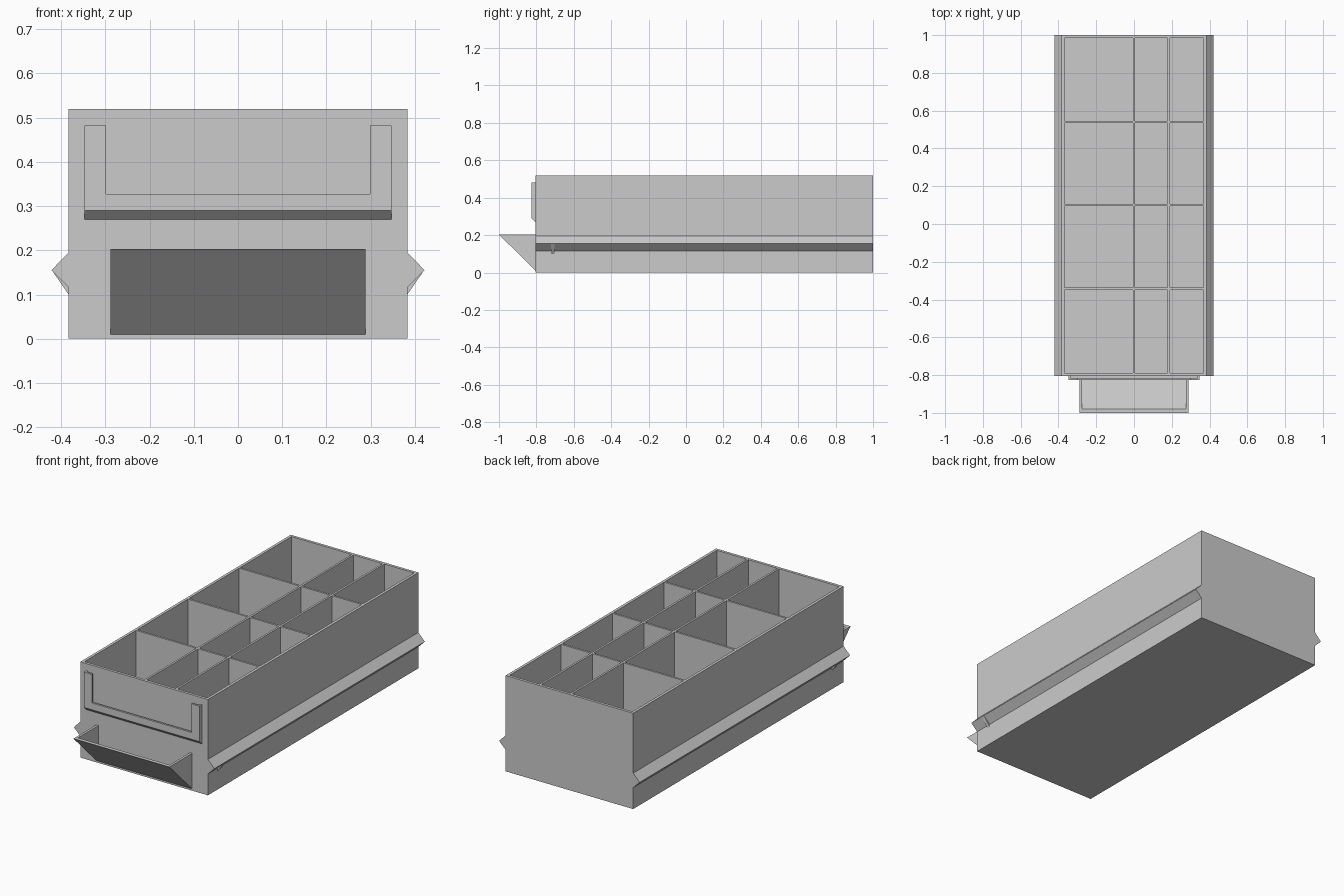
import bpy, bmesh
from mathutils import Vector

if "Cube" in bpy.data.objects:
    bpy.data.objects.remove(bpy.data.objects["Cube"], do_unlink=True)

GREY = (0.6, 0.6, 0.6, 1)
plastic = bpy.data.materials.new("grey plastic")
plastic.use_nodes = True
plastic.diffuse_color = GREY
plastic.node_tree.nodes["Principled BSDF"].inputs["Base Color"].default_value = GREY

W, FRONT, BACK, H = 0.383, -0.805, 1.0, 0.52
WALL, RIB, FLOOR = 0.015, 0.011, 0.015


def finish(bm, name):
    bmesh.ops.recalc_face_normals(bm, faces=bm.faces[:])
    mesh = bpy.data.meshes.new(name)
    bm.to_mesh(mesh)
    bm.free()
    mesh.materials.append(plastic)
    obj = bpy.data.objects.new(name, mesh)
    bpy.context.collection.objects.link(obj)
    return obj


def prism(name, points, to_3d, start, end):
    """Extrude a 2D outline between two positions along the third axis."""
    bm = bmesh.new()
    face = bm.faces.new([bm.verts.new(to_3d(a, b, start)) for a, b in points])
    moved = bmesh.ops.extrude_face_region(bm, geom=[face])["geom"]
    shift = Vector(to_3d(0, 0, end)) - Vector(to_3d(0, 0, start))
    verts = [v for v in moved if isinstance(v, bmesh.types.BMVert)]
    bmesh.ops.translate(bm, verts=verts, vec=shift)
    return finish(bm, name)


def along_x(a, b, t): return (t, a, b)
def along_y(a, b, t): return (a, t, b)


def rect(a0, a1, b0, b1):
    return [(a0, b0), (a1, b0), (a1, b1), (a0, b1)]


def cells(low, high, dividers):
    """Open spans between the outer walls and the dividers."""
    edges = [low + WALL]
    for d in dividers:
        edges += [d - RIB / 2, d + RIB / 2]
    edges.append(high - WALL)
    return list(zip(edges[::2], edges[1::2]))


# Drawer body: the top is sliced into a grid and each compartment pushed down
xs = cells(-W, W, [-0.001, 0.184])
ys = cells(FRONT, BACK, [-0.343, 0.101, 0.541])
bm = bmesh.new()
bmesh.ops.create_cube(bm, size=1)
bmesh.ops.scale(bm, vec=(2 * W, BACK - FRONT, H), verts=bm.verts)
bmesh.ops.translate(bm, vec=(0, (BACK + FRONT) / 2, H / 2), verts=bm.verts)


def top_faces():
    return [f for f in bm.faces if f.calc_center_median().z > H - 0.001]


for spans, axis in ((xs, Vector((1, 0, 0))), (ys, Vector((0, 1, 0)))):
    for cut in [c for span in spans for c in span]:
        faces = top_faces()
        geom = faces + list({e for f in faces for e in f.edges})
        geom += list({v for f in faces for v in f.verts})
        bmesh.ops.bisect_plane(bm, geom=geom, plane_co=axis * cut, plane_no=axis)


def in_compartment(f):
    c = f.calc_center_median()
    return any(a < c.x < b for a, b in xs) and any(a < c.y < b for a, b in ys)


wells = [f for f in top_faces() if in_compartment(f)]
for f in bmesh.ops.extrude_discrete_faces(bm, faces=wells)["faces"]:
    bmesh.ops.translate(bm, verts=f.verts[:], vec=(0, 0, FLOOR - H))
finish(bm, "drawer_body")

# Side rails with a small stop near the front
for side, s in (("left", 1), ("right", -1)):
    rail = [(s * W, 0.195), (s * 0.422, 0.155), (s * W, 0.116)]
    stop = [(s * W, 0.155), (s * 0.421, 0.155), (s * W, 0.1)]
    prism(side + "_rail", rail, along_y, FRONT, BACK)
    prism(side + "_rail_stop", stop, along_y, -0.722, -0.704)

# Scoop handle: slanted plate closed by a triangular cheek at each end
HW, CHEEK = 0.288, 0.013
plate = [(FRONT, 0.01), (-1.0, 0.203), (-0.98, 0.203), (FRONT, 0.03)]
cheek = [(FRONT, 0.01), (-1.0, 0.203), (FRONT, 0.203)]
prism("handle_plate", plate, along_x, -HW, HW)
for side, s in (("left", 1), ("right", -1)):
    prism(side + "_handle_cheek", cheek, along_x, s * HW, s * (HW - CHEEK))

# Label holder: U-shaped lip in front of a card slot, chamfered underneath
LW, LIP, SLOT = 0.347, -0.826, -0.815
lip = [(-LW, 0.29), (LW, 0.29), (LW, 0.482), (0.299, 0.482),
       (0.299, 0.327), (-0.299, 0.327), (-0.299, 0.482), (-LW, 0.482)]
prism("label_holder_lip", lip, along_y, LIP, SLOT)
base = [(FRONT, 0.27), (LIP, 0.29), (SLOT, 0.3), (FRONT, 0.3)]
prism("label_holder_base", base, along_x, -LW, LW)
for side, s in (("left", 1), ("right", -1)):
    strip = rect(s * (LW - 0.01), s * LW, 0.29, 0.482)
    prism(side + "_label_holder_strip", strip, along_y, SLOT, FRONT)
